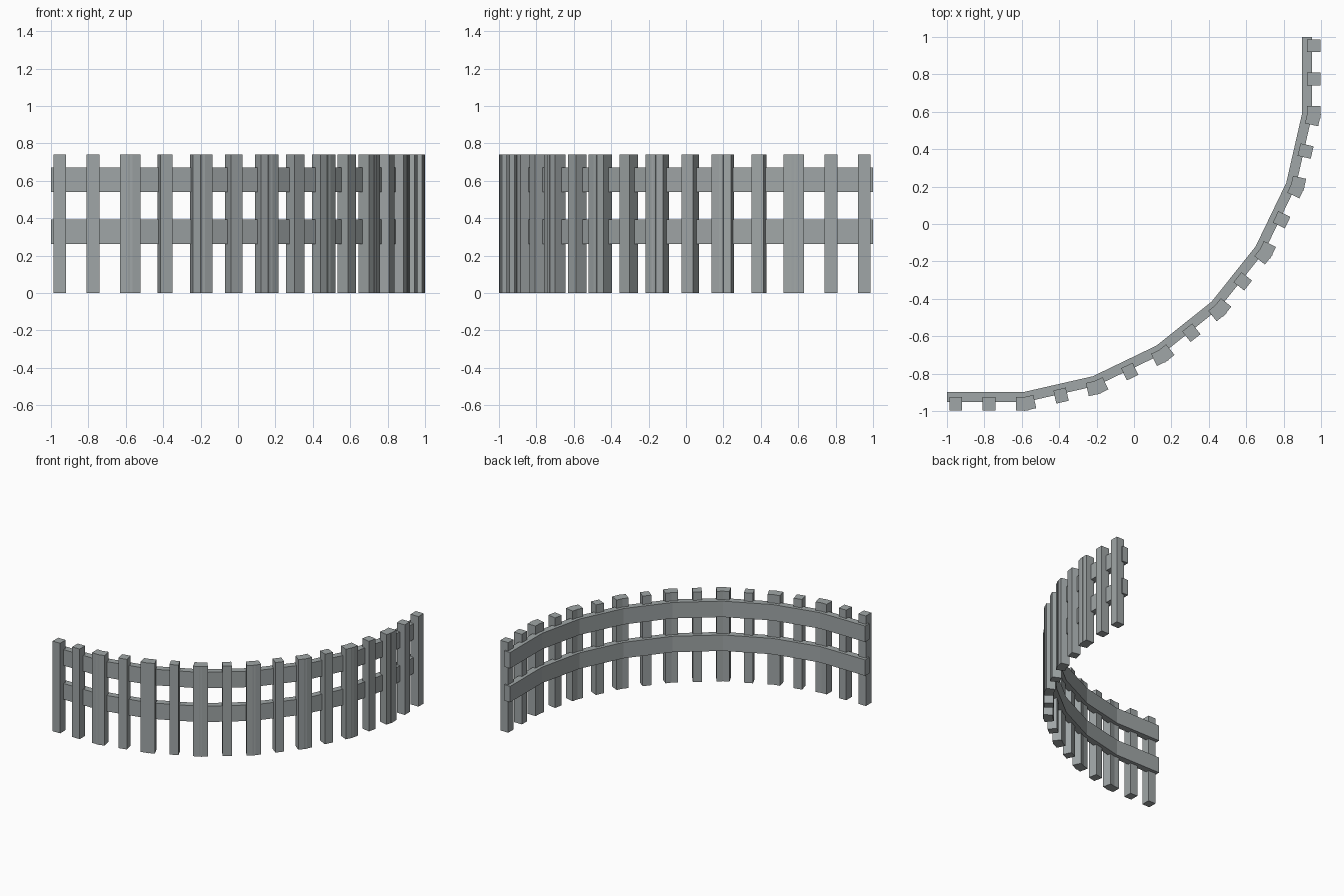
import bpy, bmesh
from math import radians, tan
from mathutils import Vector, Matrix

if "Cube" in bpy.data.objects:
    bpy.data.objects.remove(bpy.data.objects["Cube"], do_unlink=True)

grey = bpy.data.materials.new("weathered grey")
colour = (0.35, 0.38, 0.385, 1)
grey.use_nodes = True
grey.diffuse_color = colour
grey.node_tree.nodes["Principled BSDF"].inputs["Base Color"].default_value = colour

TURN = radians(90 / 7)      # bend at each joint
PANELS = 6                  # angled panels between the two straight ends
SPACING = 0.178             # picket spacing inside one panel
RAIL_Y = -0.925             # centre line of the straight front rail
RAIL_HALF = 0.027
PICKET = (0.068, 0.072, 0.74)


def heading(i):
    return Matrix.Rotation(i * TURN, 3, 'Z')


def finish(bm, name):
    bmesh.ops.recalc_face_normals(bm, faces=bm.faces)
    mesh = bpy.data.meshes.new(name)
    bm.to_mesh(mesh)
    bm.free()
    mesh.materials.append(grey)
    obj = bpy.data.objects.new(name, mesh)
    bpy.context.collection.objects.link(obj)
    return obj


# Centre line of the fence: equal panels, symmetric about the diagonal
reach = sum((heading(i) @ Vector((1, 0, 0))).x for i in range(1, PANELS + 1))
length = (0.588 - RAIL_Y - 0.003) / reach
path = [Vector((-1, RAIL_Y, 0)), Vector((-0.585, RAIL_Y, 0))]
for i in range(1, PANELS + 1):
    path.append(path[-1] + heading(i) @ Vector((length, 0, 0)))
path.append(Vector((path[-1].x, 1, 0)))


# Rails: rectangular section swept along the path with mitred joints
def rail(name, bottom, top):
    bm = bmesh.new()
    rings = []
    last = len(path) - 1
    for k, p in enumerate(path):
        if k in (0, last):
            side = heading(0 if k == 0 else PANELS + 1) @ Vector((0, RAIL_HALF, 0))
        else:
            miter = RAIL_HALF * (1 + tan(TURN / 2) ** 2) ** 0.5
            side = heading(k - 0.5) @ Vector((0, miter, 0))
        corners = [(side, bottom), (side, top), (-side, top), (-side, bottom)]
        rings.append([bm.verts.new(p + s + Vector((0, 0, z))) for s, z in corners])
    for a, b in zip(rings, rings[1:]):
        for j in range(4):
            n = (j + 1) % 4
            bm.faces.new((a[j], a[n], b[n], b[j]))
    bm.faces.new(rings[0])
    bm.faces.new(rings[-1])
    finish(bm, name)


rail("lower_rail", 0.262, 0.393)
rail("upper_rail", 0.54, 0.671)


# Pickets: three per panel, set into the outer side of the rails
for i, (a, b) in enumerate(zip(path, path[1:])):
    turn = heading(i)
    middle = (a + b) / 2
    if i == 0:
        middle.x = -0.775
    elif i == PANELS + 1:
        middle.y = 0.775
    for step in (-1, 0, 1):
        centre = middle + turn @ Vector((step * SPACING, -PICKET[1] / 2, PICKET[2] / 2))
        bm = bmesh.new()
        bmesh.ops.create_cube(bm, size=1, matrix=Matrix.LocRotScale(centre, turn, PICKET))
        finish(bm, f"picket_{i * 3 + step + 2}")
